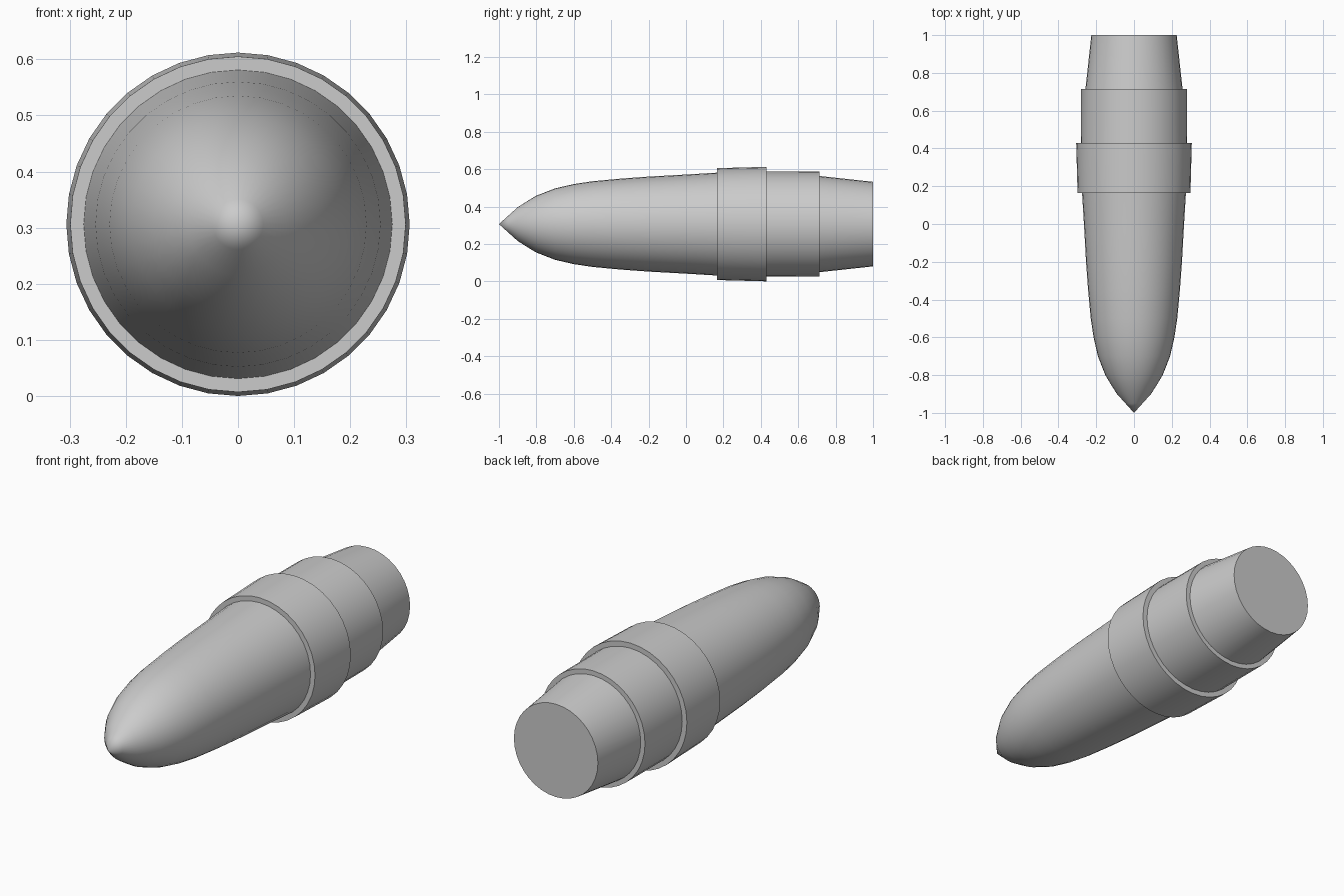
import bpy, bmesh, math

if "Cube" in bpy.data.objects:
    bpy.data.objects.remove(bpy.data.objects["Cube"])

SIDES = 36
AXIS_Z = 0.306


def lathe(name, profile):
    """Revolve (y, radius) points around the lengthwise axis."""
    bm = bmesh.new()
    rings = []
    for y, r in profile:
        if r == 0:
            rings.append([bm.verts.new((0, y, AXIS_Z))])
        else:
            rings.append([bm.verts.new((r * math.sin(2 * math.pi * i / SIDES), y,
                                        AXIS_Z + r * math.cos(2 * math.pi * i / SIDES)))
                          for i in range(SIDES)])
    for a, b in zip(rings, rings[1:]):
        for i in range(SIDES):
            j = (i + 1) % SIDES
            if len(a) == 1:
                bm.faces.new((a[0], b[j], b[i]))
            elif len(b) == 1:
                bm.faces.new((a[i], a[j], b[0]))
            else:
                bm.faces.new((a[i], a[j], b[j], b[i]))
    bmesh.ops.recalc_face_normals(bm, faces=bm.faces)
    # Make sure open shells face away from the axis
    if sum((f.calc_center_median().x * f.normal.x
            + (f.calc_center_median().z - AXIS_Z) * f.normal.z) for f in bm.faces) < 0:
        bmesh.ops.reverse_faces(bm, faces=bm.faces)
    mesh = bpy.data.meshes.new(name)
    bm.to_mesh(mesh)
    bm.free()
    obj = bpy.data.objects.new(name, mesh)
    bpy.context.collection.objects.link(obj)
    bpy.ops.object.select_all(action='DESELECT')
    obj.select_set(True)
    bpy.context.view_layer.objects.active = obj
    bpy.ops.object.shade_smooth_by_angle(angle=math.radians(40))
    return obj


# Rounded nose with a pointed tip
lathe("nose", [(-1, 0), (-0.95, 0.045), (-0.9, 0.09), (-0.85, 0.122), (-0.8, 0.152),
               (-0.7, 0.191), (-0.6, 0.214), (-0.5, 0.229), (-0.35, 0.243),
               (-0.2, 0.254), (0, 0.265), (0.165, 0.275)])

# Wide collar with front and rear shoulders
lathe("collar", [(0.165, 0.275), (0.165, 0.299), (0.43, 0.306), (0.43, 0.281)])

# Narrower sleeve and its rear shoulder
lathe("sleeve", [(0.43, 0.281), (0.715, 0.28), (0.715, 0.257)])

# Tapered tail with a flat end
lathe("tail", [(0.715, 0.257), (1, 0.226), (1, 0)])
